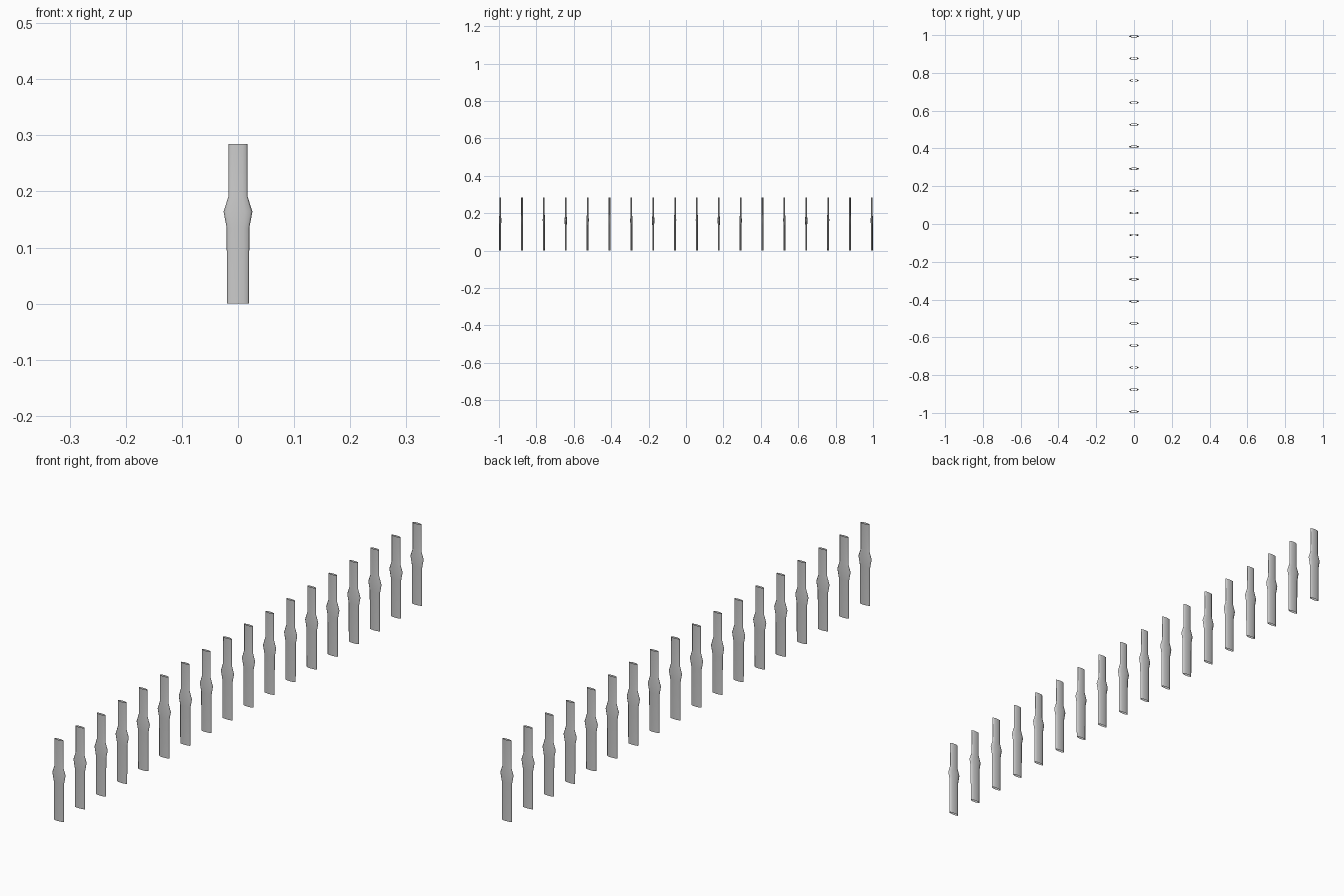
import bpy, bmesh, math

if "Cube" in bpy.data.objects:
    bpy.data.objects.remove(bpy.data.objects["Cube"])

COUNT, SIDES = 18, 12
# half width, half depth, height of each ring
RINGS = [(0.0197, 0.0050, 0.0), (0.0202, 0.0051, 0.135), (0.0257, 0.0065, 0.164),
         (0.0168, 0.0043, 0.192), (0.0168, 0.0043, 0.285)]
END = 1.0 - 0.0065


def baluster_mesh():
    # flattened open tube with a swollen collar
    bm = bmesh.new()
    loops = []
    for rx, ry, z in RINGS:
        loops.append([bm.verts.new((rx * math.cos(2 * math.pi * i / SIDES),
                                    ry * math.sin(2 * math.pi * i / SIDES), z))
                      for i in range(SIDES)])
    for a, b in zip(loops, loops[1:]):
        for i in range(SIDES):
            j = (i + 1) % SIDES
            bm.faces.new((a[i], a[j], b[j], b[i]))
    for f in bm.faces:
        f.smooth = True
    mesh = bpy.data.meshes.new("baluster")
    bm.to_mesh(mesh)
    bm.free()
    return mesh


# evenly spaced row of balusters
mesh = baluster_mesh()
for k in range(COUNT):
    ob = bpy.data.objects.new(f"baluster_{k + 1}", mesh)
    ob.location.y = -END + 2 * END * k / (COUNT - 1)
    bpy.context.collection.objects.link(ob)
